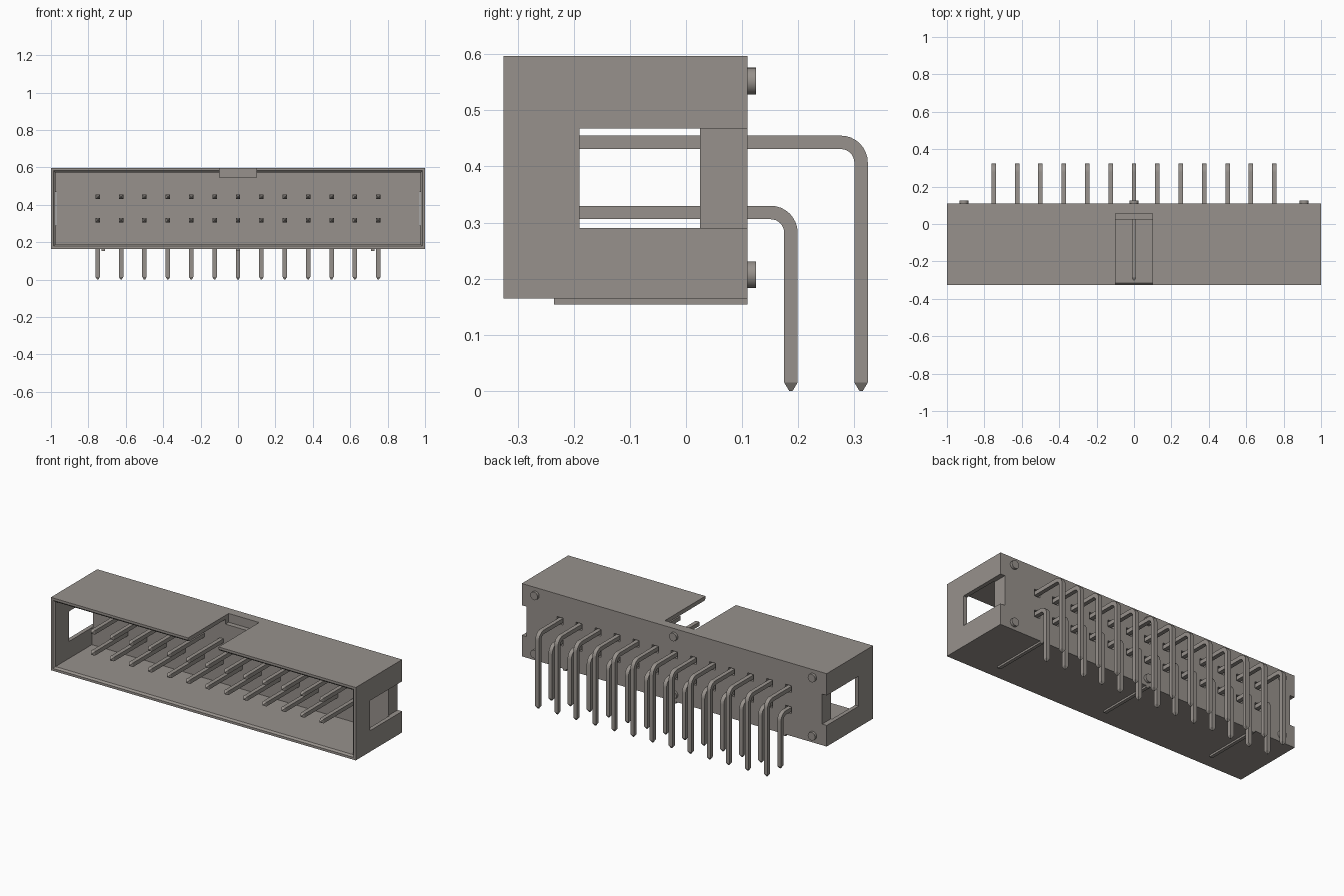
import bpy, bmesh, math
from mathutils import Vector, Matrix

cube = bpy.data.objects.get("Cube")
if cube:
    bpy.data.objects.remove(cube, do_unlink=True)

grey = bpy.data.materials.new("warm grey")
grey.use_nodes = True
colour = (0.31, 0.285, 0.262, 1)
grey.diffuse_color = colour
grey.node_tree.nodes["Principled BSDF"].inputs["Base Color"].default_value = colour


def add_object(name, bm):
    bmesh.ops.recalc_face_normals(bm, faces=bm.faces)
    mesh = bpy.data.meshes.new(name)
    bm.to_mesh(mesh)
    bm.free()
    mesh.materials.append(grey)
    obj = bpy.data.objects.new(name, mesh)
    bpy.context.collection.objects.link(obj)
    return obj


def smooth(obj):
    bpy.ops.object.select_all(action='DESELECT')
    obj.select_set(True)
    bpy.context.view_layer.objects.active = obj
    bpy.ops.object.shade_smooth_by_angle(angle=math.radians(28))


def add_box(bm, x, y, z):
    size = [b - a for a, b in (x, y, z)]
    centre = [(a + b) / 2 for a, b in (x, y, z)]
    bmesh.ops.create_cube(bm, size=1, matrix=Matrix.Translation(centre) @ Matrix.Diagonal((*size, 1)))


def skin(bm, rings):
    """Join a row of four-sided rings into a closed tube."""
    loops = [[bm.verts.new(p) for p in ring] for ring in rings]
    for a, b in zip(loops, loops[1:]):
        for i in range(4):
            j = (i + 1) % 4
            bm.faces.new((a[i], a[j], b[j], b[i]))
    bm.faces.new(loops[0])
    bm.faces.new(loops[-1])


def cut(target, bm):
    cutter = add_object("cutter", bm)
    cutter.hide_render = True
    mod = target.modifiers.new("cut", 'BOOLEAN')
    mod.operation = 'DIFFERENCE'
    mod.solver = 'EXACT'
    mod.object = cutter
    bpy.context.view_layer.objects.active = target
    bpy.ops.object.modifier_apply(modifier=mod.name)
    bpy.data.objects.remove(cutter, do_unlink=True)


# Main dimensions
FRONT, BACK, FLOOR = -0.325, 0.11, 0.025
BOTTOM, TOP = 0.165, 0.597
MID = (BOTTOM + TOP) / 2
PITCH = 0.125
ROWS = ((0.443, 0.312), (0.318, 0.187))   # pin height, leg position

# Housing shell
bm = bmesh.new()
add_box(bm, (-1, 1), (FRONT, BACK), (BOTTOM, TOP))
housing = add_object("housing", bm)

# Open cavity with a bevelled mouth
bm = bmesh.new()
rings = []
for y, wall in ((FRONT - 0.01, 0.004), (FRONT + 0.01, 0.024), (FLOOR, 0.024)):
    w, h = 1 - wall, (TOP - BOTTOM) / 2 - wall
    rings.append([(-w, y, MID - h), (w, y, MID - h), (w, y, MID + h), (-w, y, MID + h)])
skin(bm, rings)
cut(housing, bm)

# Key slot in the top wall
bm = bmesh.new()
add_box(bm, (-0.1, 0.1), (FRONT - 0.1, 0.055), (0.545, TOP + 0.1))
cut(housing, bm)

# End windows and the shallow recesses behind them
for side in (-1, 1):
    bm = bmesh.new()
    add_box(bm, sorted((side * 0.97, side * 1.1)), (-0.19, BACK + 0.1), (0.29, 0.468))
    cut(housing, bm)

# Small pockets where the pins leave the back
bm = bmesh.new()
for i in range(13):
    for z, leg in ROWS:
        x = (i - 6) * PITCH
        add_box(bm, (x - 0.02, x + 0.02), (BACK - 0.02, BACK + 0.05), (z - 0.02, z + 0.02))
cut(housing, bm)

# Standoff studs on the back
for x in (-0.91, 0, 0.91):
    for z in (0.207, 0.552):
        bm = bmesh.new()
        place = Matrix.Translation((x, BACK + 0.005, z)) @ Matrix.Rotation(math.pi / 2, 4, 'X')
        bmesh.ops.create_cone(bm, cap_ends=True, segments=32, radius1=0.024, radius2=0.024,
                              depth=0.02, matrix=place)
        smooth(add_object("back_stud", bm))

# Thin ribs under the housing
for x in (-0.72, 0, 0.72):
    bm = bmesh.new()
    add_box(bm, (x - 0.01, x + 0.01), (-0.235, BACK), (0.154, BOTTOM + 0.003))
    add_object("bottom_rib", bm)


# Bent square pins with tapered tips
def pin_rings(z, leg, radius=0.036, half=0.012, point=0.003):
    stations = [(-0.302, z, 0, point), (-0.287, z, 0, half)]
    for k in range(9):
        a = math.pi / 2 * k / 8
        stations.append((leg - radius + radius * math.sin(a),
                         z - radius + radius * math.cos(a), a, half))
    stations += [(leg, 0.015, math.pi / 2, half), (leg, 0, math.pi / 2, point)]
    for y, h, a, s in stations:
        out = Vector((0, math.sin(a), math.cos(a))) * s
        across = Vector((s, 0, 0))
        c = Vector((0, y, h))
        yield [c - across - out, c + across - out, c + across + out, c - across + out]


for row, (z, leg) in zip(("upper", "lower"), ROWS):
    bm = bmesh.new()
    skin(bm, list(pin_rings(z, leg)))
    first = add_object(row + "_pin", bm)
    smooth(first)
    first.location.x = -6 * PITCH
    for i in range(1, 13):
        pin = first.copy()
        pin.location.x = (i - 6) * PITCH
        bpy.context.collection.objects.link(pin)
